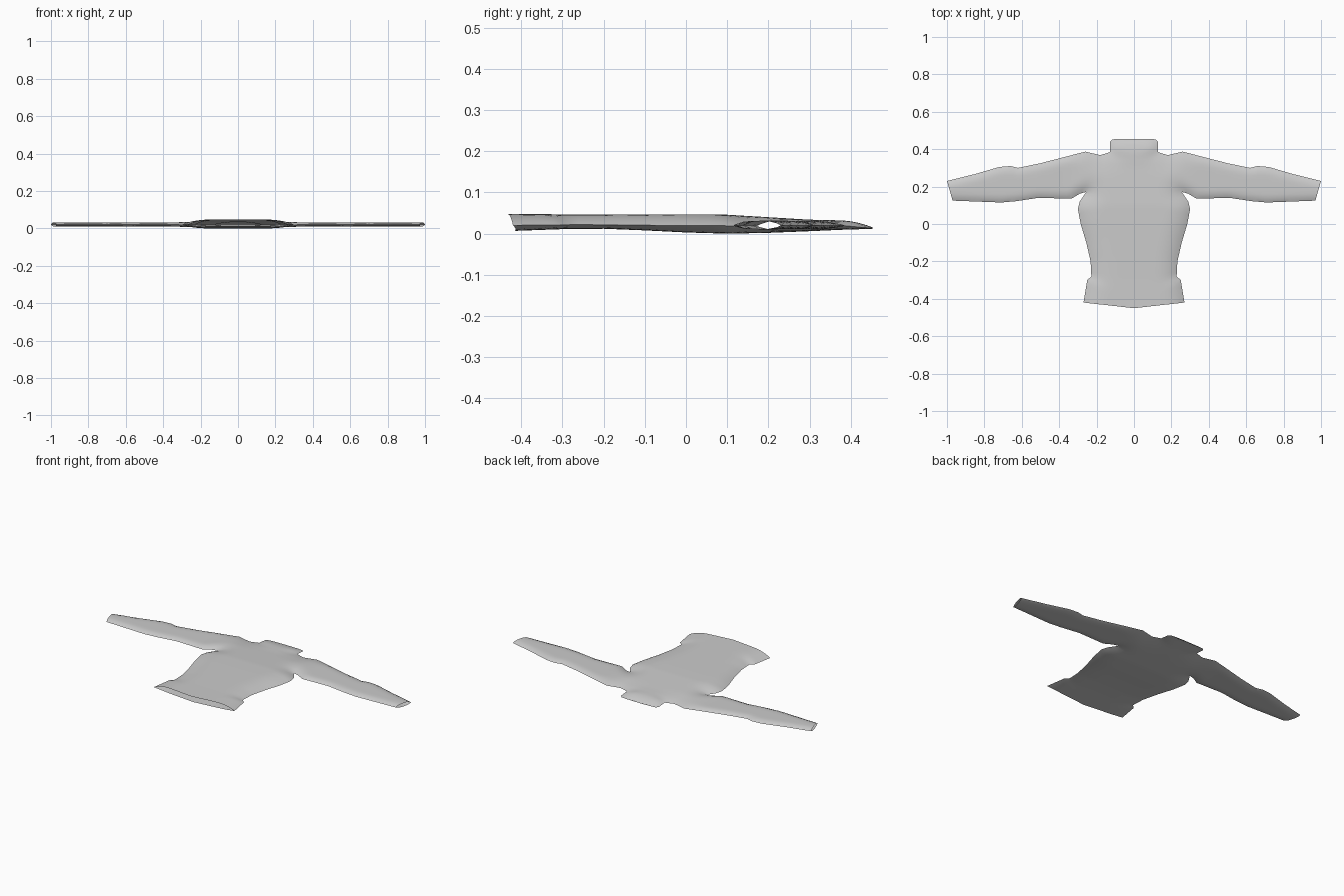
import bpy, bmesh
from mathutils import Vector
from mathutils.geometry import intersect_point_line

cube = bpy.data.objects.get("Cube")
if cube:
    bpy.data.objects.remove(cube, do_unlink=True)

fabric = bpy.data.materials.new("light grey fabric")
fabric.use_nodes = True
fabric.diffuse_color = (0.6, 0.6, 0.6, 1)
fabric.node_tree.nodes["Principled BSDF"].inputs["Base Color"].default_value = (0.6, 0.6, 0.6, 1)

# Sewn edges of the left half: waist and underarm, then shoulder and collar side
side_seam = [(.27, -.42), (.25, -.3), (.228, -.28), (.232, -.2), (.255, -.1), (.285, 0),
             (.3, .08), (.29, .12), (.255, .172), (.29, .162), (.335, .135), (.51, .14),
             (.63, .122), (.71, .115), (.97, .125)]
shoulder_seam = [(1, .23), (.85, .267), (.72, .305), (.66, .31), (.62, .3), (.5, .325),
                 (.26, .387), (.18, .368), (.127, .385), (.127, .44), (.115, .453)]
outline = [(0, -.45)] + side_seam + shoulder_seam + [(0, .455)]

# Height of the front panel, back panel and seam along the body: y, front, back, seam
BODY = [(-.46, .048, .006, .02), (-.3, .047, .011, .022), (-.2, .047, .012, .022),
        (-.1, .047, .008, .021), (0, .047, .003, .019), (.1, .046, 0, .018),
        (.2, .040, .002, .018), (.3, .034, .006, .019), (.39, .032, .010, .019),
        (.43, .024, .011, .015), (.456, .014, .011, .0125)]
SLEEVE = Vector((.031, .011, .02))


def body_heights(y):
    for a, b in zip(BODY, BODY[1:]):
        if y <= b[0]:
            return Vector(a[1:]).lerp(Vector(b[1:]), (y - a[0]) / (b[0] - a[0]))
    return Vector(BODY[-1][1:])


def seam_distance(p):
    best = 1.0
    for seam in (side_seam, shoulder_seam):
        for a, b in zip(seam, seam[1:]):
            a, b = Vector(a).to_3d(), Vector(b).to_3d()
            q, t = intersect_point_line(p, a, b)
            q = a.lerp(b, min(max(t, 0), 1))
            best = min(best, (p - q).length)
    return best


def smooth(t):
    t = min(max(t, 0), 1)
    return t * t * (3 - 2 * t)


# Flat pattern cut into an even grid
bm = bmesh.new()
bm.faces.new([bm.verts.new((x, y, 0)) for x, y in outline])
STEP = .02
for axis, low, high in ((0, 0, 1), (1, -.46, .46)):
    for i in range(1, int((high - low) / STEP) + 1):
        co, no = Vector(), Vector()
        co[axis], no[axis] = low + i * STEP, 1
        bmesh.ops.bisect_plane(bm, geom=bm.verts[:] + bm.edges[:] + bm.faces[:],
                               plane_co=co, plane_no=no, dist=1e-4)
bm.normal_update()
for face in bm.faces:
    if face.normal.z < 0:
        face.normal_flip()

# Second panel for the back
copy = bmesh.ops.duplicate(bm, geom=bm.verts[:] + bm.edges[:] + bm.faces[:])["geom"]
back_verts = {g for g in copy if isinstance(g, bmesh.types.BMVert)}
bmesh.ops.reverse_faces(bm, faces=[g for g in copy if isinstance(g, bmesh.types.BMFace)])

# Puff both panels away from the seams; hem, cuffs and collar stay open
for v in bm.verts:
    p = v.co.copy()
    arm = smooth((p.x - .18) / .2)
    front, back, seam = body_heights(p.y).lerp(SLEEVE, arm)
    collar = smooth((p.y - .36) / .04) * (1 - arm)
    radius = (.15 + (.052 - .15) * arm) * (1 - collar) + .08 * collar
    puff = 1 - (1 - min(seam_distance(p) / radius, 1)) ** 3
    if v in back_verts:
        v.co.z = seam + (back - seam) * puff
        if p.y < -.3:
            v.co.y += (-.3 - p.y) * .13 * puff
    else:
        v.co.z = seam + (front - seam) * puff
bmesh.ops.remove_doubles(bm, verts=bm.verts[:], dist=1e-5)

mesh = bpy.data.meshes.new("shirt")
bm.to_mesh(mesh)
bm.free()
mesh.materials.append(fabric)
shirt = bpy.data.objects.new("shirt", mesh)
bpy.context.collection.objects.link(shirt)

# Mirror to the right half
mirror = shirt.modifiers.new("mirror", 'MIRROR')
mirror.use_clip = True
mirror.merge_threshold = 1e-4

bpy.context.view_layer.objects.active = shirt
shirt.select_set(True)
bpy.ops.object.shade_smooth_by_angle(angle=.6)
